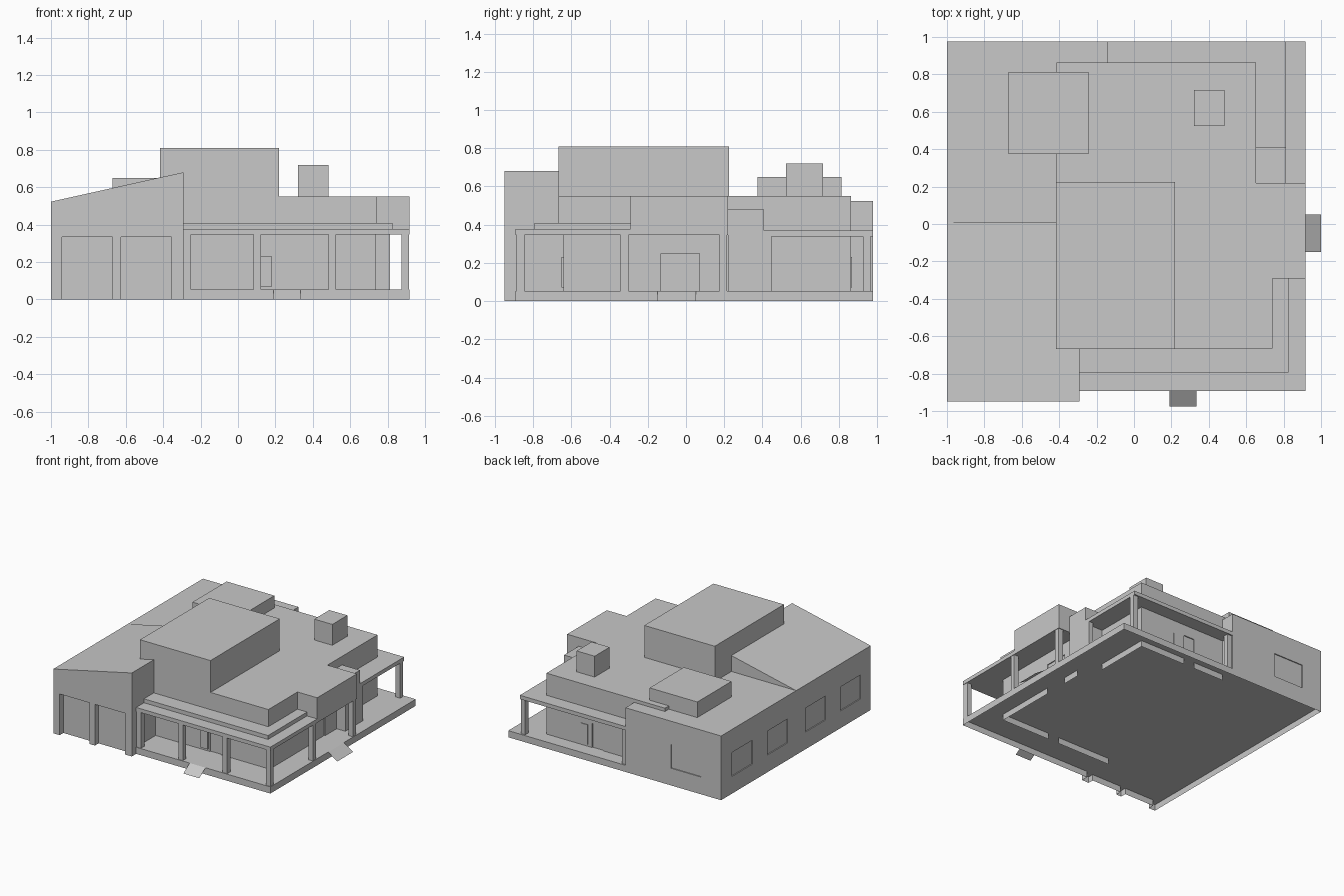
import bpy
import bmesh

cube = bpy.data.objects.get("Cube")
if cube:
    bpy.data.objects.remove(cube, do_unlink=True)

# Single plaster colour
GREY = (0.58, 0.58, 0.58, 1)
plaster = bpy.data.materials.new("plaster_grey")
plaster.use_nodes = True
plaster.diffuse_color = GREY
plaster.node_tree.nodes["Principled BSDF"].inputs["Base Color"].default_value = GREY

SLAB = 0.054      # porch floor level
UNDER = 0.05      # underside of the floors, above the open foundation
EAVES = 0.347     # underside of front porch roof
ROOF = 0.55       # main flat roof
EAST, FRONT, BACK = 0.917, -0.893, 0.977   # edges of the porch floor
WALL_X, WALL_Y = 0.735, -0.642             # faces of the front porch walls
REAR_X, REAR_Y = 0.652, 0.864              # faces of the rear porch walls
WING_X, WING_Y = -0.292, -0.949            # inner side and front of the garage wing
RECESS = 0.008    # depth of doors and windows


def link(name, bm):
    mesh = bpy.data.meshes.new(name)
    bm.to_mesh(mesh)
    bm.free()
    mesh.materials.append(plaster)
    ob = bpy.data.objects.new(name, mesh)
    bpy.context.collection.objects.link(ob)
    return ob


def prism(name, outline, place, offset, caps=True):
    """Extrude an outline; place turns a 2D point into 3D."""
    bm = bmesh.new()
    base = bm.faces.new([bm.verts.new(place(*p)) for p in outline])
    top = bmesh.ops.extrude_face_region(bm, geom=[base])["geom"]
    verts = [v for v in top if isinstance(v, bmesh.types.BMVert)]
    bmesh.ops.translate(bm, verts=verts, vec=offset)
    bmesh.ops.recalc_face_normals(bm, faces=bm.faces)
    if not caps:
        ends = [f for f in bm.faces if abs(f.normal.z) > 0.9]
        bmesh.ops.delete(bm, geom=ends, context='FACES_ONLY')
    return link(name, bm)


def plan(name, outline, z0, z1, caps=True):
    return prism(name, outline, lambda x, y: (x, y, z0), (0, 0, z1 - z0), caps)


def box(name, xs, ys, zs, caps=True):
    (x0, x1), (y0, y1) = xs, ys
    return plan(name, [(x0, y0), (x1, y0), (x1, y1), (x0, y1)], *zs, caps)


def sheet(name, corners):
    bm = bmesh.new()
    bm.faces.new([bm.verts.new(c) for c in corners])
    link(name, bm)


def combine(target, other, operation):
    """Merge or carve another solid, then discard it."""
    other.hide_render = True
    mod = target.modifiers.new("solid", 'BOOLEAN')
    mod.operation = operation
    mod.solver = 'EXACT'
    mod.object = other
    bpy.context.view_layer.objects.active = target
    bpy.ops.object.modifier_apply(modifier=mod.name)
    bpy.data.objects.remove(other, do_unlink=True)


# Body starts as the garage wing with its sloping roof
body = prism("house_body",
             [(-1, UNDER), (WING_X, UNDER), (WING_X, 0.68), (-1, 0.523)],
             lambda x, z: (x, WING_Y, z), (0, 0.959, 0))

# Ground floor, stepped around the porches
ground_floor = plan("ground_floor",
                    [(-0.5, WALL_Y), (WALL_X, WALL_Y), (WALL_X, 0.3), (REAR_X, 0.3),
                     (REAR_X, REAR_Y), (-0.5, REAR_Y)], UNDER, 0.45)

# Main roof mass with the block over the side porch
main_roof = plan("main_roof",
                 [(-0.415, -0.666), (0.74, -0.666), (0.74, -0.291), (EAST, -0.291),
                  (EAST, 0.22), (REAR_X, 0.22), (REAR_X, REAR_Y), (-0.415, REAR_Y)],
                 EAVES, ROOF)

masses = [
    box("rear_wing", (-1, -0.139), (0, BACK), (UNDER, 0.523)),
    ground_floor,
    main_roof,
    box("side_closet", (0.6, 0.813), (0.22, 0.408), (UNDER, 0.48)),
    box("upper_storey", (-0.416, 0.219), (-0.667, 0.224), (0.45, 0.81)),
    box("roof_box", (-0.672, -0.242), (0.374, 0.814), (0.45, 0.65)),
    box("chimney", (0.321, 0.483), (0.524, 0.717), (0.45, 0.72)),
]
for mass in masses:
    combine(body, mass, 'UNION')


def cut(xs, ys, zs):
    combine(body, box("cutter", xs, ys, zs), 'DIFFERENCE')


# Garage openings, carried down through the open foundation skirt
skirt = [(-1, WING_Y)]
for x in (-0.942, -0.625):
    x1, inner = x + 0.27, -0.902
    cut((x, x1), (-1.05, inner), (-0.05, 0.335))
    skirt += [(x, WING_Y), (x, inner), (x1, inner), (x1, WING_Y)]
skirt += [(WING_X, WING_Y), (WING_X, FRONT), (EAST, FRONT), (EAST, BACK), (-1, BACK)]
plan("foundation_skirt", skirt, 0, SLAB, caps=False)

# Windows in the outer and rear walls
for y in (0.575, 0.12, -0.37, -0.82):
    cut((-1.1, -1 + RECESS), (y, y + 0.26), (0.14, 0.335))
cut((-0.82, -0.55), (BACK - RECESS, 1.1), (0.14, 0.335))

# Porch doors
DOOR = (SLAB, 0.25)
FRONT_DOOR, SIDE_DOOR, REAR_DOOR = (0.198, 0.295), (-0.13, 0.07), (0.14, 0.24)
cut(FRONT_DOOR, (-0.75, WALL_Y + RECESS), DOOR)
cut((WALL_X - RECESS, 0.85), SIDE_DOOR, DOOR)
cut(REAR_DOOR, (REAR_Y - RECESS, 0.95), DOOR)

# Porch floor wrapping the ground floor
plan("porch_floor",
     [(WING_X, FRONT), (EAST, FRONT), (EAST, BACK), (-0.139, BACK),
      (-0.139, REAR_Y), (REAR_X, REAR_Y), (REAR_X, 0.408), (0.813, 0.408),
      (0.813, 0.22), (WALL_X, 0.22), (WALL_X, WALL_Y), (WING_X, WALL_Y)], UNDER, SLAB)

# Wall footings under the porch walls, with gaps at the doors
for y, x0, x1 in ((WALL_Y, WING_X, FRONT_DOOR[0]), (WALL_Y, FRONT_DOOR[1], WALL_X),
                  (REAR_Y, -0.139, REAR_DOOR[0]), (REAR_Y, REAR_DOOR[1], REAR_X)):
    sheet("wall_footing", [(x0, y, 0), (x0, y, UNDER), (x1, y, UNDER), (x1, y, 0)])
for x, y0, y1 in ((WALL_X, WALL_Y, SIDE_DOOR[0]), (WALL_X, SIDE_DOOR[1], 0.22),
                  (REAR_X, 0.408, REAR_Y)):
    sheet("wall_footing", [(x, y0, 0), (x, y1, 0), (x, y1, UNDER), (x, y0, UNDER)])


# Two-layer front porch roof
def roof_layer(name, x, y, z0, z1):
    return plan(name, [(WING_X, y), (x, y), (x, -0.291), (WALL_X, -0.291),
                       (WALL_X, WALL_Y), (WING_X, WALL_Y)], z0, z1)


porch_roof = roof_layer("front_porch_roof", EAST, FRONT, EAVES, 0.378)
combine(porch_roof, roof_layer("upper_layer", 0.826, -0.793, 0.36, 0.41), 'UNION')

# Rear porch roof
REAR_EAVES = 0.339
plan("rear_porch_roof", [(-0.139, REAR_Y), (REAR_X, REAR_Y), (REAR_X, 0.408),
                         (0.813, 0.408), (0.813, BACK), (-0.139, BACK)],
     REAR_EAVES, 0.37)

# Porch columns
W = 0.04
for x in (WING_X, 0.084, 0.484, 0.873):
    box("front_column", (x, x + W), (-0.888, -0.846), (SLAB, EAVES), caps=False)
for y in (-0.342, 0.174):
    box("side_column", (0.873, 0.873 + W), (y, y + W), (SLAB, EAVES), caps=False)
for x, y in ((0.773, 0.925), (0.773, 0.408), (-0.139, 0.925)):
    box("rear_column", (x, x + W), (y, y + W), (SLAB, REAR_EAVES), caps=False)

# Thin panels beside the doors
box("front_panel", (0.12, 0.182), (WALL_Y - 0.009, WALL_Y), (0.07, 0.23))
box("rear_panel", (0.28, 0.34), (REAR_Y, REAR_Y + 0.005), (0.07, 0.23))

# Sheet ramps down from the porch floor
sheet("front_ramp", [(0.19, -0.975, 0), (0.333, -0.975, 0),
                     (0.333, FRONT, SLAB), (0.19, FRONT, SLAB)])
sheet("side_ramp", [(1, -0.15, 0), (1, 0.052, 0),
                    (EAST, 0.052, SLAB), (EAST, -0.15, SLAB)])
